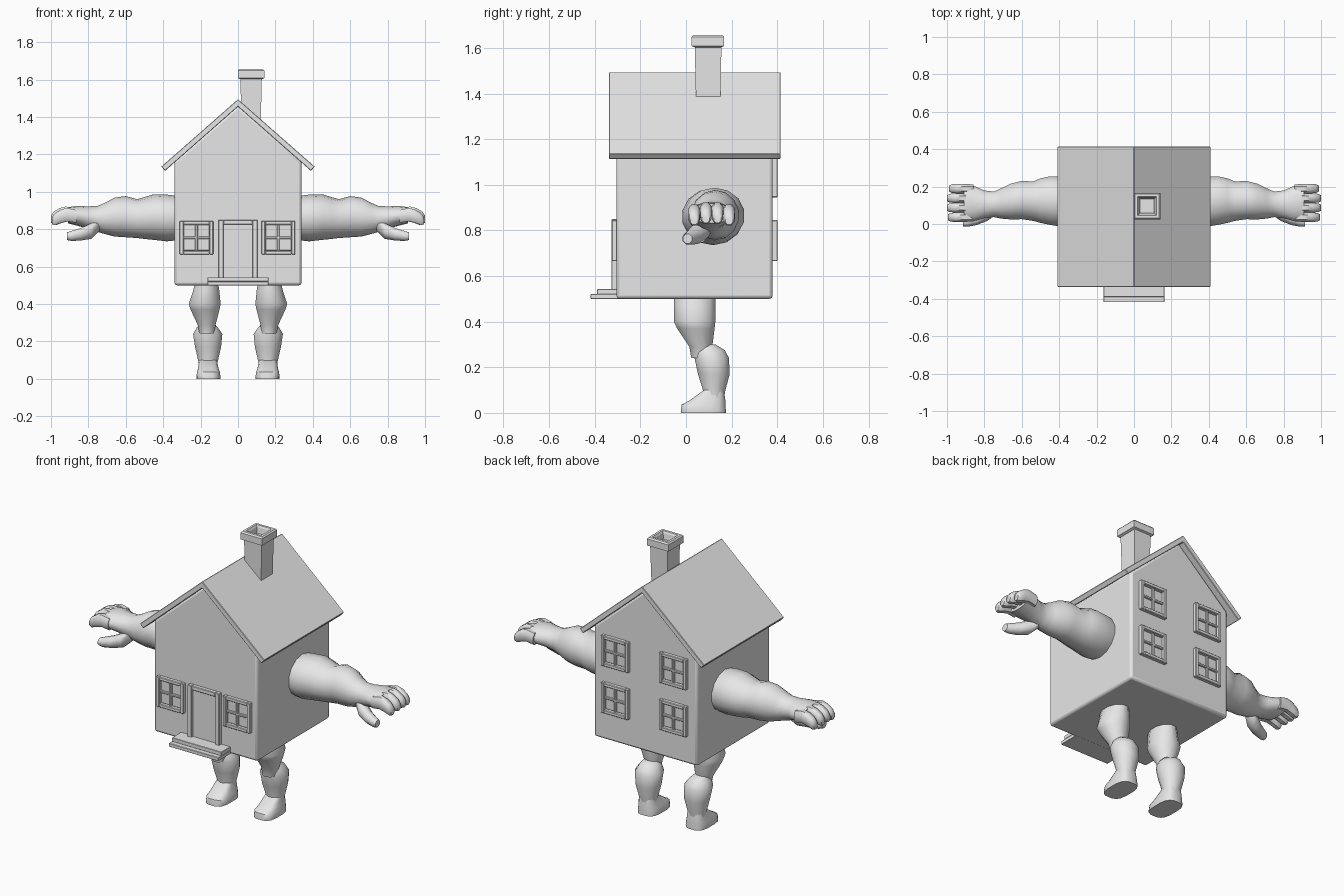
import bpy, bmesh, math

if "Cube" in bpy.data.objects:
    bpy.data.objects.remove(bpy.data.objects["Cube"])

GREY = bpy.data.materials.new("plain grey")
GREY.diffuse_color = (0.8, 0.8, 0.8, 1)
GREY.use_nodes = True
GREY.node_tree.nodes["Principled BSDF"].inputs["Base Color"].default_value = GREY.diffuse_color


def finish(name, bm, bevel=0, segments=1, smooth=None, mirror=False):
    """Turn a bmesh into a named object with optional bevel, mirror and smoothing."""
    bmesh.ops.recalc_face_normals(bm, faces=bm.faces)
    me = bpy.data.meshes.new(name)
    bm.to_mesh(me)
    bm.free()
    me.materials.append(GREY)
    ob = bpy.data.objects.new(name, me)
    bpy.context.collection.objects.link(ob)
    if bevel:
        m = ob.modifiers.new("bevel", 'BEVEL')
        m.width, m.segments = bevel, segments
    if mirror:
        ob.modifiers.new("mirror", 'MIRROR')
    if smooth:
        bpy.ops.object.select_all(action='DESELECT')
        ob.select_set(True)
        bpy.context.view_layer.objects.active = ob
        bpy.ops.object.shade_smooth_by_angle(angle=math.radians(smooth))
    return ob


def add_box(bm, x0, x1, y0, y1, z0, z1):
    vs = bmesh.ops.create_cube(bm, size=1)['verts']
    for v in vs:
        v.co = (x1 if v.co.x > 0 else x0, y1 if v.co.y > 0 else y0, z1 if v.co.z > 0 else z0)


def prism(name, profile, y0, y1, **kw):
    """Extrude an x-z outline along y."""
    bm = bmesh.new()
    face = bm.faces.new([bm.verts.new((x, y0, z)) for x, z in profile])
    ext = bmesh.ops.extrude_face_region(bm, geom=[face])['geom']
    for v in ext:
        if isinstance(v, bmesh.types.BMVert):
            v.co.y = y1
    return finish(name, bm, **kw)


def add_loft(bm, axis, rings, n=12, power=1.0):
    """Skin rings (position, centre a, centre b, radius a, radius b) along x or z."""
    def unit(t):
        return math.copysign(abs(t) ** power, t)
    loops = []
    for p, ca, cb, ra, rb in rings:
        loop = []
        for i in range(n):
            t = 2 * math.pi * (i + 0.5) / n
            a, b = ca + ra * unit(math.cos(t)), cb + rb * unit(math.sin(t))
            loop.append(bm.verts.new((p, a, b) if axis == 'x' else (a, b, p)))
        loops.append(loop)
    for l0, l1 in zip(loops, loops[1:]):
        for i in range(n):
            j = (i + 1) % n
            bm.faces.new((l0[i], l0[j], l1[j], l1[i]))
    bm.faces.new(loops[0])
    bm.faces.new(loops[-1])


# House body with a gabled top
prism("house_body", [(-.34, .5), (.34, .5), (.34, 1.16), (0, 1.462), (-.34, 1.16)],
      -.305, .38, bevel=.014, segments=2, smooth=35)

# Two-sided roof slab
prism("roof", [(0, 1.495), (.41, 1.135), (.39, 1.112), (0, 1.455), (-.39, 1.112), (-.41, 1.135)],
      -.338, .415, bevel=.003)

# Tapered chimney shaft and hollow cap
bm = bmesh.new()
add_loft(bm, 'z', [(1.36, .07, .097, .073, .075), (1.612, .07, .097, .081, .083)], n=4)
finish("chimney_shaft", bm)
bm = bmesh.new()
R = math.sqrt(2)
add_loft(bm, 'z', [(1.54, .07, .096, .025 * R, .025 * R), (1.645, .07, .096, .044 * R, .044 * R),
                   (1.656, .07, .096, .05 * R, .05 * R), (1.656, .07, .096, .064 * R, .064 * R),
                   (1.648, .07, .096, .071 * R, .071 * R), (1.608, .07, .096, .071 * R, .071 * R),
                   (1.602, .07, .096, .056 * R, .056 * R)], n=4)
finish("chimney_cap", bm)


def window(name, cx, cz, wall, out):
    """Framed four-pane window on a wall; out is the outward y direction."""
    h, t = .09, .02

    def bar(x0, x1, z0, z1, depth):
        a, b = sorted((wall - out * .01, wall + out * depth))
        add_box(bm, cx + x0, cx + x1, a, b, cz + z0, cz + z1)
    bm = bmesh.new()
    for s in (-1, 1):
        u0, u1 = sorted((s * h, s * (h - t)))
        bar(u0, u1, -h, h, .021)
        bar(-h + t, h - t, u0, u1, .021)
    bar(-.007, .007, -h + t, h - t, .014)
    bar(-h + t, h - t, -.007, .007, .0135)
    bar(-h + t, h - t, -h + t, h - t, .004)
    finish(name, bm, bevel=.003)


# Windows: two in front, four behind
for side, cx in (("left", -.222), ("right", .216)):
    window("front_window_" + side, cx, .755, -.305, -1)
for side, cx in (("left", -.19), ("right", .192)):
    for row, cz in (("lower", .755), ("upper", 1.035)):
        window("back_window_%s_%s" % (row, side), cx, cz, .38, 1)

# Door frame, door leaf and two steps
bm = bmesh.new()
add_box(bm, -.105, -.078, -.327, -.295, .54, .85)
add_box(bm, .078, .105, -.327, -.295, .54, .85)
add_box(bm, -.078, .078, -.327, -.295, .825, .85)
finish("door_frame", bm, bevel=.003)
bm = bmesh.new()
add_box(bm, -.079, .079, -.312, -.295, .54, .826)
finish("door", bm)
bm = bmesh.new()
add_box(bm, -.163, .163, -.39, -.29, .52, .543)
add_box(bm, -.163, .163, -.418, -.29, .5, .521)
finish("front_steps", bm, bevel=.002)

# Muscular arms ending in a flat palm
bm = bmesh.new()
add_loft(bm, 'x', [
    (.32, .118, .86, .125, .118), (.38, .118, .86, .137, .125), (.45, .125, .865, .133, .122),
    (.50, .125, .86, .122, .112), (.54, .122, .857, .108, .104), (.60, .128, .867, .105, .11),
    (.66, .12, .865, .098, .104), (.71, .11, .858, .083, .084), (.75, .105, .855, .07, .07),
    (.80, .105, .862, .076, .06), (.86, .11, .872, .098, .053), (.91, .112, .875, .102, .043)],
    n=14)
finish("arms", bm, smooth=40, mirror=True)

# Four curled fingers on each hand
bm = bmesh.new()
for i, reach in enumerate((-.006, 0, 0, -.012)):
    y = .036 + .051 * i
    lift = (-.004, .004, .004, -.004)[i]
    add_loft(bm, 'x', [(p + reach, y, z + lift, r, rz) for p, z, r, rz in (
        (.87, .873, .024, .036), (.92, .882, .027, .038), (.955, .873, .027, .038),
        (.985, .858, .025, .034), (1.0, .85, .017, .022))], n=8, power=.8)
finish("fingers", bm, smooth=50, mirror=True)

# Thumbs pointing forward and down
bm = bmesh.new()
add_loft(bm, 'x', [(.74, .085, .83, .04, .04), (.785, .058, .79, .045, .045),
                   (.84, .03, .773, .038, .036), (.89, .013, .764, .03, .029),
                   (.915, .007, .763, .022, .022)], n=8)
finish("thumbs", bm, smooth=50, mirror=True)

# Thighs tapering to the knee
bm = bmesh.new()
add_loft(bm, 'z', [(.52, .168, .038, .062, .094), (.47, .17, .038, .073, .094),
                   (.40, .178, .038, .088, .094), (.37, .176, .043, .08, .085),
                   (.29, .168, .065, .05, .052), (.24, .166, .062, .04, .04)], n=12)
finish("thighs", bm, smooth=40, mirror=True)

# Calves and ankles
bm = bmesh.new()
add_loft(bm, 'z', [(.30, .166, .088, .036, .042), (.275, .164, .103, .058, .07),
                   (.24, .162, .113, .081, .078), (.17, .16, .122, .072, .072),
                   (.09, .16, .124, .053, .048), (.03, .16, .122, .05, .046)], n=12)
finish("calves", bm, smooth=40, mirror=True)

# Feet with toes to the front
bm = bmesh.new()
add_loft(bm, 'z', [(0, .158, .076, .064, .1), (.012, .158, .076, .065, .1),
                   (.036, .158, .077, .062, .097), (.054, .159, .094, .056, .08),
                   (.10, .16, .122, .048, .044)], n=16, power=.65)
finish("feet", bm, smooth=40, mirror=True)
